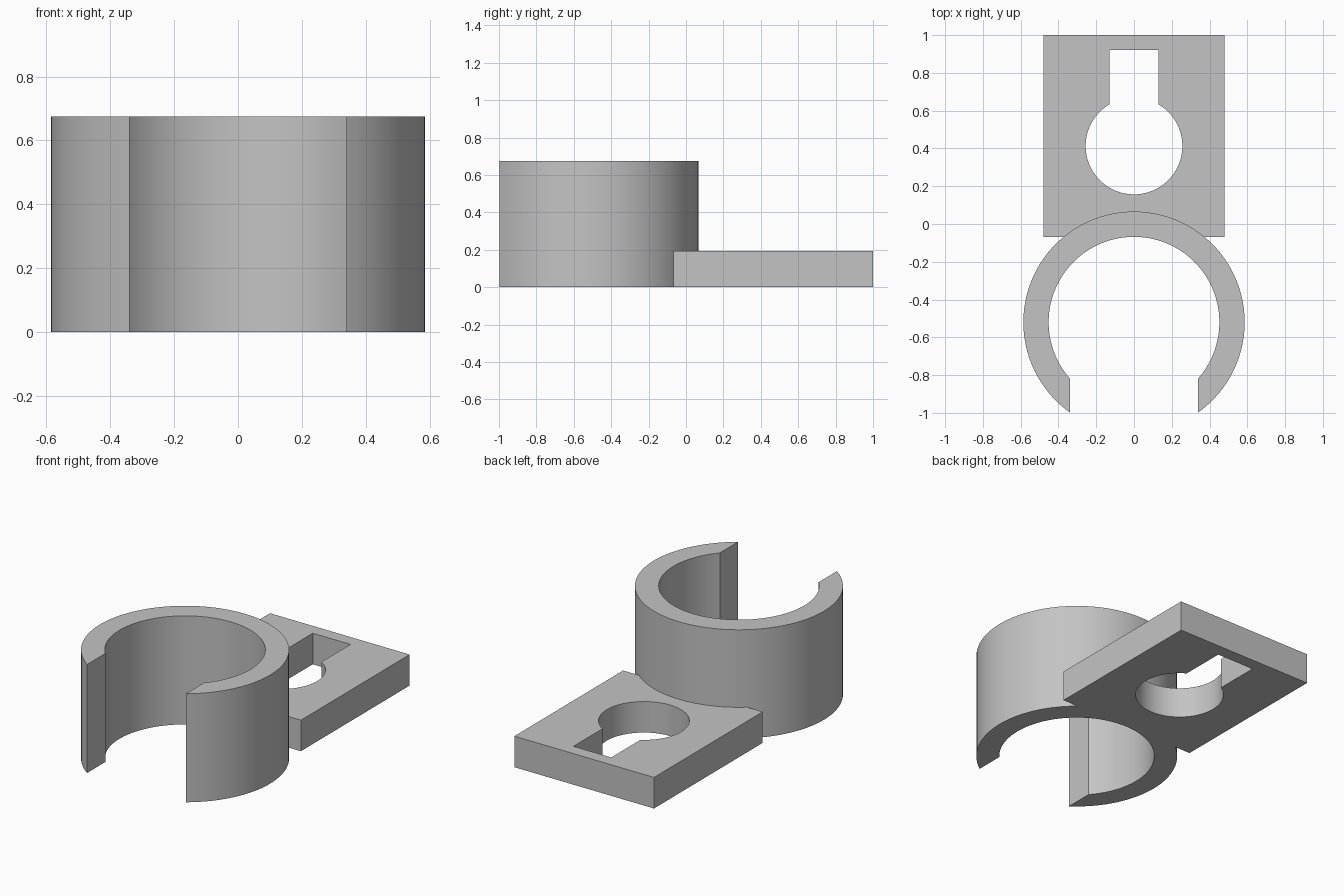
import bpy, bmesh
from math import sin, cos, asin, acos, pi

cube = bpy.data.objects.get("Cube")
if cube:
    bpy.data.objects.remove(cube, do_unlink=True)

grey = bpy.data.materials.new("plain grey")
grey.use_nodes = True
grey.diffuse_color = (0.55, 0.55, 0.55, 1)
grey.node_tree.nodes["Principled BSDF"].inputs["Base Color"].default_value = (0.55, 0.55, 0.55, 1)

RING_Y, OUTER, INNER, GAP = -0.52, 0.586, 0.452, 0.34
HOLE_Y, HOLE, SLOT = 0.413, 0.256, 0.13
EDGE_X, EDGE_Y = 0.48, -0.068


def arc(cy, r, start, end, n=40):
    """Points on a circle centred on the y axis."""
    steps = [start + (end - start) * i / n for i in range(n + 1)]
    pts = [(r * cos(a), cy + r * sin(a)) for a in steps]
    return [(0 if abs(x) < 1e-5 else x, y) for x, y in pts]


def mirrored_prism(name, outline, height):
    """Extrude the +x half outline, leave the centre plane open and mirror it."""
    bm = bmesh.new()
    base = bm.faces.new([bm.verts.new((x, y, 0)) for x, y in outline])
    result = bmesh.ops.extrude_face_region(bm, geom=[base], use_keep_orig=True)
    top = [v for v in result["geom"] if isinstance(v, bmesh.types.BMVert)]
    bmesh.ops.translate(bm, verts=top, vec=(0, 0, height))
    bmesh.ops.recalc_face_normals(bm, faces=bm.faces)
    centre = [f for f in bm.faces if all(abs(v.co.x) < 1e-5 for v in f.verts)]
    bmesh.ops.delete(bm, geom=centre, context="FACES")
    mesh = bpy.data.meshes.new(name)
    bm.to_mesh(mesh)
    bm.free()
    mesh.materials.append(grey)
    obj = bpy.data.objects.new(name, mesh)
    bpy.context.collection.objects.link(obj)
    bpy.ops.object.select_all(action="DESELECT")
    obj.select_set(True)
    bpy.context.view_layer.objects.active = obj
    obj.modifiers.new("mirror", "MIRROR").use_clip = True
    bpy.ops.object.modifier_apply(modifier="mirror")
    bpy.ops.object.shade_smooth_by_angle(angle=pi / 6)
    return obj


# Open clip ring with straight-cut jaws
ring = (arc(RING_Y, OUTER, pi / 2, -acos(GAP / OUTER))
        + arc(RING_Y, INNER, -acos(GAP / INNER), pi / 2))
mirrored_prism("clip_ring", ring, 0.675)

# Mounting plate with a keyhole, its front edge curved to meet the ring
bite = OUTER - 0.002
plate = ([(0, 0.92), (SLOT, 0.92)]
         + arc(HOLE_Y, HOLE, acos(SLOT / HOLE), -pi / 2)
         + arc(RING_Y, bite, pi / 2, asin((EDGE_Y - RING_Y) / bite))
         + [(EDGE_X, EDGE_Y), (EDGE_X, 1), (0, 1)])
mirrored_prism("keyhole_plate", plate, 0.193)
